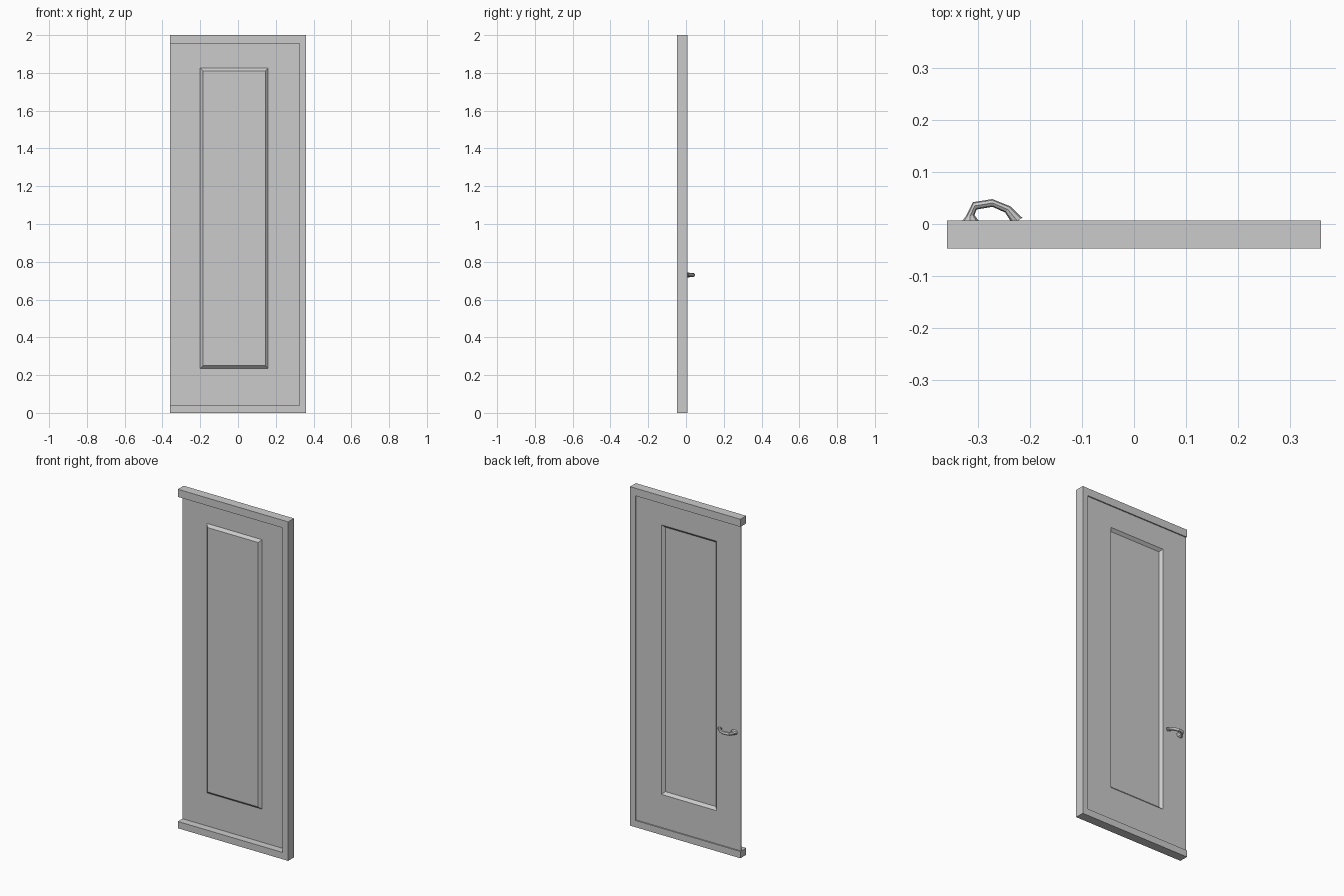
import bpy, bmesh, math

if "Cube" in bpy.data.objects:
    bpy.data.objects.remove(bpy.data.objects["Cube"])


def finish(name, bm):
    bmesh.ops.recalc_face_normals(bm, faces=bm.faces[:])
    mesh = bpy.data.meshes.new(name)
    bm.to_mesh(mesh)
    bm.free()
    obj = bpy.data.objects.new(name, mesh)
    bpy.context.collection.objects.link(obj)
    return obj


def loft(bm, rings):
    # bridge successive closed vertex rings with quads
    rows = [[bm.verts.new(p) for p in ring] for ring in rings]
    n = len(rows[0])
    for a, b in zip(rows, rows[1:]):
        for i in range(n):
            j = (i + 1) % n
            bm.faces.new((a[i], a[j], b[j], b[i]))
    return rows


W, H = 0.36, 2.0
FRONT, BACK = -0.047, 0.007
RIGHT, BOTTOM, TOP = 0.325, 0.04, 1.955

# Three-sided frame, open on the handle side
profile = [(-W, 0), (W, 0), (W, H), (-W, H), (-W, TOP),
           (RIGHT, TOP), (RIGHT, BOTTOM), (-W, BOTTOM)]
bm = bmesh.new()
rows = loft(bm, [[(x, y, z) for x, z in profile] for y in (FRONT, BACK)])
for row in rows:
    bm.faces.new(row)
finish("frame", bm)


# Thin door sheet with a panel pressed out towards the front
def rect(x0, x1, z0, z1, y):
    return [(x0, y, z0), (x1, y, z0), (x1, y, z1), (x0, y, z1)]


def sheet_rings(y):
    return [rect(-W, RIGHT, BOTTOM, TOP, y),
            rect(-0.20, 0.16, 0.235, 1.825, y),
            rect(-0.185, 0.145, 0.25, 1.81, y - 0.015)]


bm = bmesh.new()
rows = loft(bm, sheet_rings(0.0)[::-1] + sheet_rings(-0.004))
bm.faces.new(rows[0])
bm.faces.new(rows[-1])
finish("door_panel", bm)

# Arched handle: outer point, inner point and half height of each section
sections = [((-0.337, 0.0), (-0.294, 0.0), 0.016),
            ((-0.324, 0.014), (-0.307, 0.017), 0.012),
            ((-0.310, 0.042), (-0.303, 0.028), 0.011),
            ((-0.273, 0.048), (-0.272, 0.033), 0.011),
            ((-0.238, 0.034), (-0.248, 0.022), 0.010),
            ((-0.215, 0.012), (-0.234, 0.0), 0.009)]
SIDES = 8
rings = []
for outer, inner, half in sections:
    ring = []
    for k in range(SIDES):
        a = 2 * math.pi * k / SIDES
        t = (1 + math.cos(a)) / 2
        ring.append((inner[0] + (outer[0] - inner[0]) * t,
                     inner[1] + (outer[1] - inner[1]) * t,
                     0.73 + half * math.sin(a)))
    rings.append(ring)
bm = bmesh.new()
rows = loft(bm, rings)
bm.faces.new(rows[0])
bm.faces.new(rows[-1])
finish("handle", bm)
